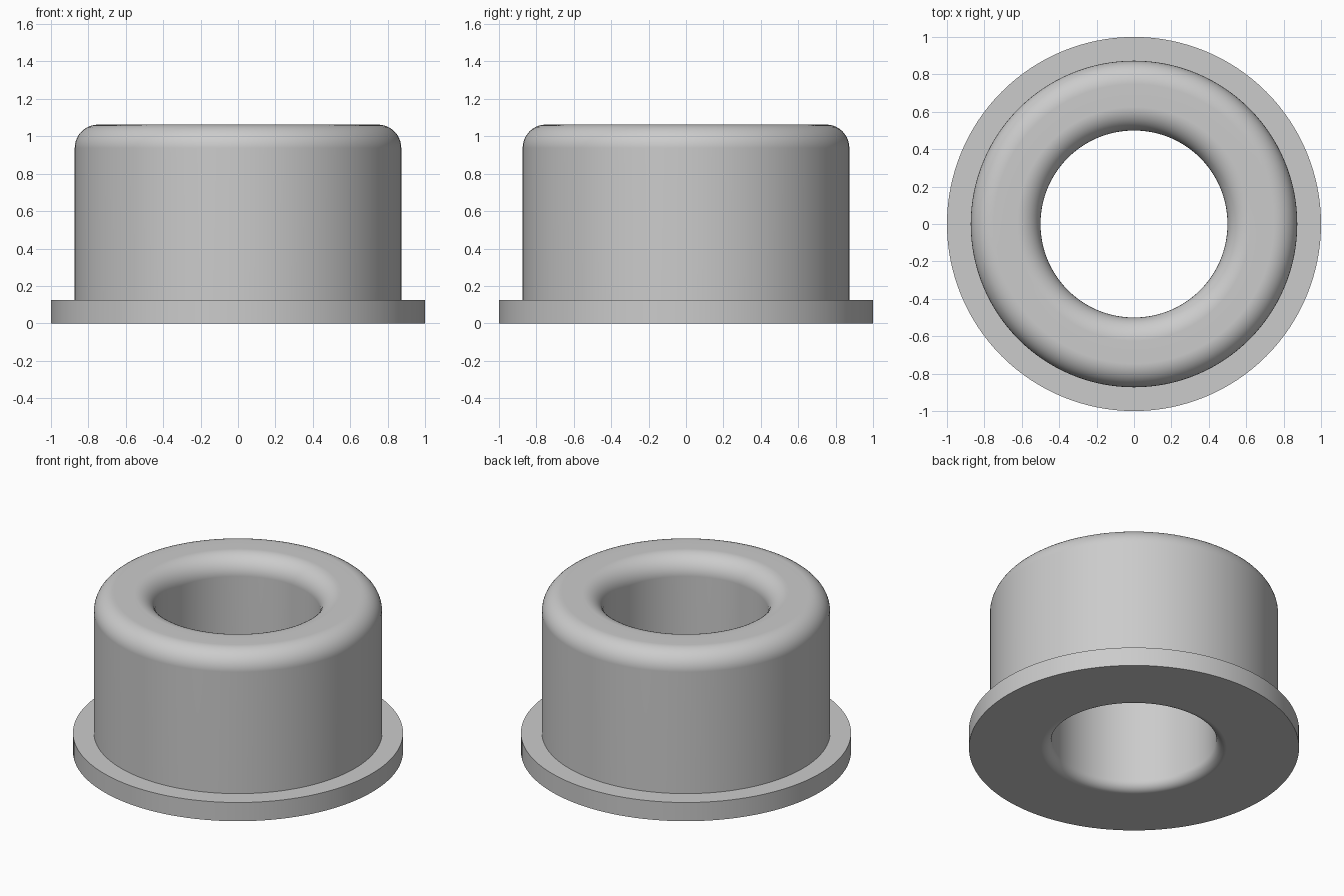
import bpy
import bmesh
from math import sin, cos, pi, radians

cube = bpy.data.objects.get("Cube")
if cube:
    bpy.data.objects.remove(cube, do_unlink=True)

SEGMENTS = 128
BORE, BODY, FLANGE = 0.5, 0.873, 1.0
FLANGE_TOP, TOP = 0.125, 1.0625
ROUND, SMALL_ROUND = 0.125, 0.0625


def arc(r, z, radius, start, end, steps=10):
    """Quarter-round profile points, angles in degrees."""
    angles = [radians(start + (end - start) * i / steps) for i in range(steps + 1)]
    return [(r + radius * cos(a), z + radius * sin(a)) for a in angles]


def lathe(name, profile, material):
    """Revolve a closed (radius, z) profile around the z axis."""
    bm = bmesh.new()
    rings = [[bm.verts.new((r * cos(2 * pi * s / SEGMENTS), r * sin(2 * pi * s / SEGMENTS), z))
              for s in range(SEGMENTS)] for r, z in profile]
    for i, ring in enumerate(rings):
        following = rings[(i + 1) % len(rings)]
        for s in range(SEGMENTS):
            t = (s + 1) % SEGMENTS
            bm.faces.new((ring[s], ring[t], following[t], following[s]))
    bmesh.ops.recalc_face_normals(bm, faces=bm.faces)
    mesh = bpy.data.meshes.new(name)
    bm.to_mesh(mesh)
    bm.free()
    mesh.materials.append(material)
    obj = bpy.data.objects.new(name, mesh)
    bpy.context.collection.objects.link(obj)
    bpy.ops.object.select_all(action='DESELECT')
    obj.select_set(True)
    bpy.context.view_layer.objects.active = obj
    bpy.ops.object.shade_smooth_by_angle(angle=radians(30))
    # Keep the flat rings flat beside the rounded edges
    weighted = obj.modifiers.new("Weighted Normal", 'WEIGHTED_NORMAL')
    weighted.keep_sharp = True
    return obj


# Plain grey
grey = bpy.data.materials.new("grey")
grey.use_nodes = True
colour = (0.6, 0.6, 0.6, 1.0)
grey.diffuse_color = colour
grey.node_tree.nodes["Principled BSDF"].inputs["Base Color"].default_value = colour

# Flange, body with rounded shoulder, rounded bore mouth and bore with eased lower rim
profile = [(FLANGE, 0), (FLANGE, FLANGE_TOP), (BODY, FLANGE_TOP)]
profile += arc(BODY - ROUND, TOP - ROUND, ROUND, 0, 90)
profile += arc(BORE + ROUND, TOP - ROUND, ROUND, 90, 180)
profile += arc(BORE + SMALL_ROUND, SMALL_ROUND, SMALL_ROUND, 180, 270)
lathe("flanged_bushing", profile, grey)
